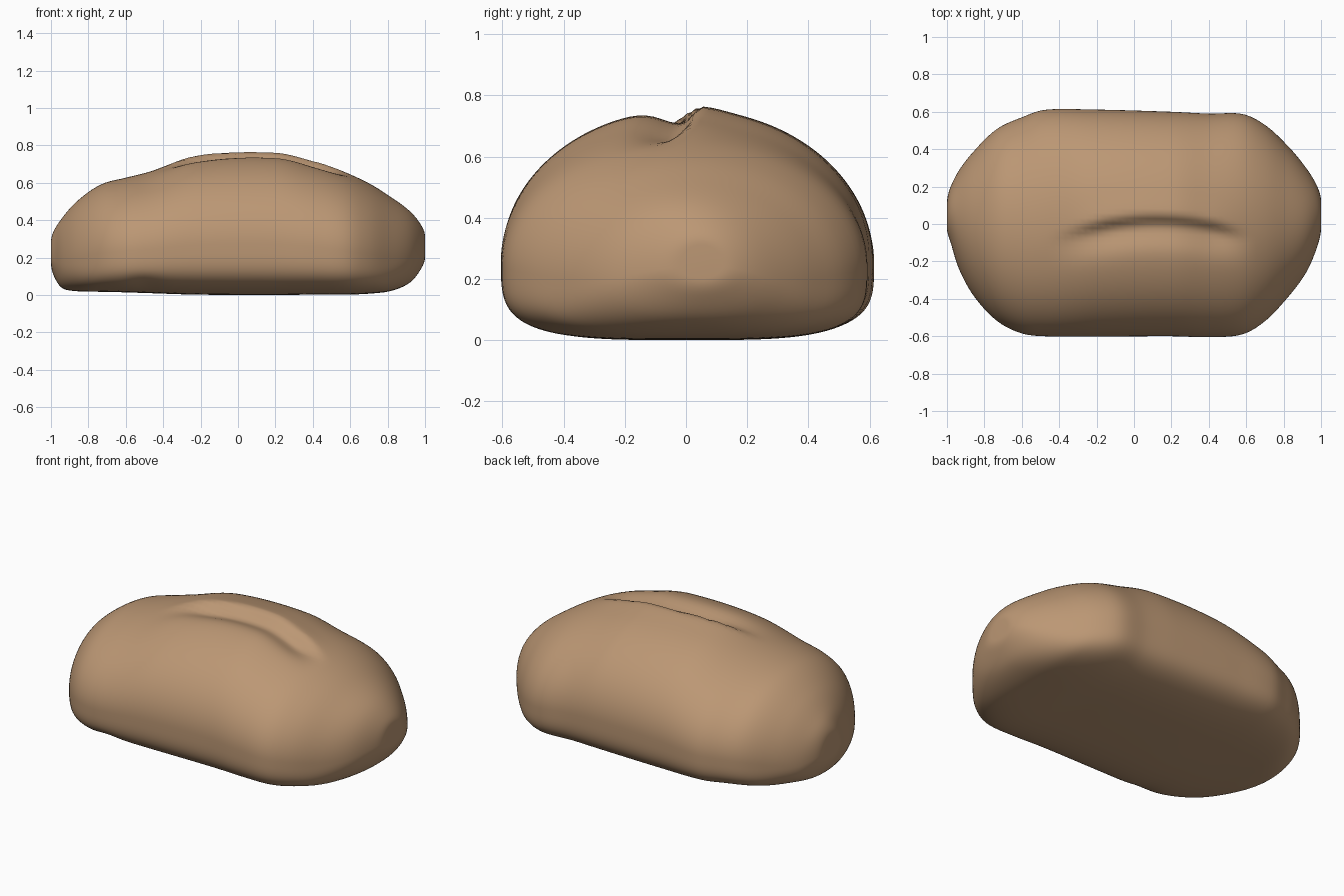
import bpy, bmesh, math

if "Cube" in bpy.data.objects:
    bpy.data.objects.remove(bpy.data.objects["Cube"])

# Outline stations along the loaf: x, y front, y back, z bottom, z top
KEYS = [
    (-1.0, -0.02, 0.11, 0.18, 0.29), (-0.98, -0.10, 0.20, 0.10, 0.36),
    (-0.94, -0.23, 0.28, 0.045, 0.42), (-0.86, -0.38, 0.385, 0.028, 0.51),
    (-0.73, -0.52, 0.51, 0.025, 0.60), (-0.60, -0.585, 0.57, 0.022, 0.635),
    (-0.48, -0.60, 0.61, 0.018, 0.665), (-0.22, -0.602, 0.612, 0.01, 0.745),
    (0.20, -0.60, 0.60, 0.008, 0.76), (0.40, -0.605, 0.59, 0.01, 0.715),
    (0.58, -0.59, 0.588, 0.01, 0.66), (0.70, -0.52, 0.53, 0.015, 0.605),
    (0.82, -0.395, 0.42, 0.03, 0.53), (0.92, -0.26, 0.30, 0.075, 0.455),
    (0.98, -0.12, 0.20, 0.15, 0.38), (1.0, -0.02, 0.12, 0.21, 0.32),
]
TH = [math.acos(-k[0]) for k in KEYS]


def slope(i, c):
    a, b = max(i - 1, 0), min(i + 1, len(KEYS) - 1)
    return (KEYS[b][c] - KEYS[a][c]) / (TH[b] - TH[a])


def outline(t, c):
    """Smooth Hermite interpolation of one outline column."""
    i = 0
    while i < len(TH) - 2 and t > TH[i + 1]:
        i += 1
    h = TH[i + 1] - TH[i]
    u = (t - TH[i]) / h
    return ((2*u**3 - 3*u*u + 1) * KEYS[i][c] + (u**3 - 2*u*u + u) * h * slope(i, c)
            + (3*u*u - 2*u**3) * KEYS[i+1][c] + (u**3 - u*u) * h * slope(i + 1, c))


def spow(v, p):
    return math.copysign(abs(v) ** p, v)


def smooth(a, b, v):
    v = min(max((v - a) / (b - a), 0), 1)
    return v * v * (3 - 2 * v)


def scar(x, y):
    """Torn split along the crust: steep lip at the back, soft slope in front."""
    window = smooth(-0.48, -0.1, x) * (1 - smooth(0.4, 0.64, x))
    d = y - (0.055 - 0.35 * (x - 0.12) ** 2)
    if d > 0:
        return window * 0.010 * math.exp(-(d / 0.08) ** 2)
    dip = smooth(0, 0.07, -d) * math.exp(-(max(-d - 0.07, 0) / 0.09) ** 2)
    return window * (0.010 * (1 - smooth(0, 0.05, -d)) - 0.047 * dip)


# Loaf: lofted flat-bottomed domed sections
NX, NR = 84, 140
bm = bmesh.new()
rings = []
for i in range(NX + 1):
    t = math.pi * i / NX
    x = -math.cos(t)
    y0, y1, zb, zt = (outline(t, c) for c in (1, 2, 3, 4))
    cy, hy = (y0 + y1) / 2, (y1 - y0) / 2
    zm = zb + 0.36 * (zt - zb)
    ring = []
    for j in range(NR):
        a = 2 * math.pi * j / NR
        ca, sa = math.cos(a), math.sin(a)
        if sa >= 0:
            y, z = cy + hy * ca, zm + (zt - zm) * sa
            z += scar(x, y) * smooth(0.5, 0.8, sa)
        else:
            p = 2 / (2 + 1.7 * smooth(0.0, 0.25, 1 - abs(x)))
            y, z = cy + hy * spow(ca, p), zm + (zm - zb) * spow(sa, p)
            # small pinch at the front foot
            z += 0.0
            if y < 0:
                y += 0.02 * math.exp(-((x + 0.5) / 0.08) ** 2 - ((z - 0.06) / 0.04) ** 2)
        ring.append(bm.verts.new((x, y, z)))
    rings.append(ring)
for a, b in zip(rings, rings[1:]):
    for j in range(NR):
        k = (j + 1) % NR
        bm.faces.new((a[j], a[k], b[k], b[j]))
bm.faces.new(rings[0])
bm.faces.new(rings[-1])
bmesh.ops.recalc_face_normals(bm, faces=bm.faces)
low = min(v.co.z for v in bm.verts)
for v in bm.verts:
    v.co.z -= low

mesh = bpy.data.meshes.new("bread_loaf")
bm.to_mesh(mesh)
bm.free()
loaf = bpy.data.objects.new("bread_loaf", mesh)
bpy.context.collection.objects.link(loaf)

# Crust colour
crust = bpy.data.materials.new("crust_brown")
crust.diffuse_color = (0.50, 0.31, 0.175, 1)
crust.use_nodes = True
crust.node_tree.nodes["Principled BSDF"].inputs["Base Color"].default_value = crust.diffuse_color
mesh.materials.append(crust)

bpy.context.view_layer.objects.active = loaf
loaf.select_set(True)
bpy.ops.object.shade_smooth_by_angle(angle=math.radians(50))
